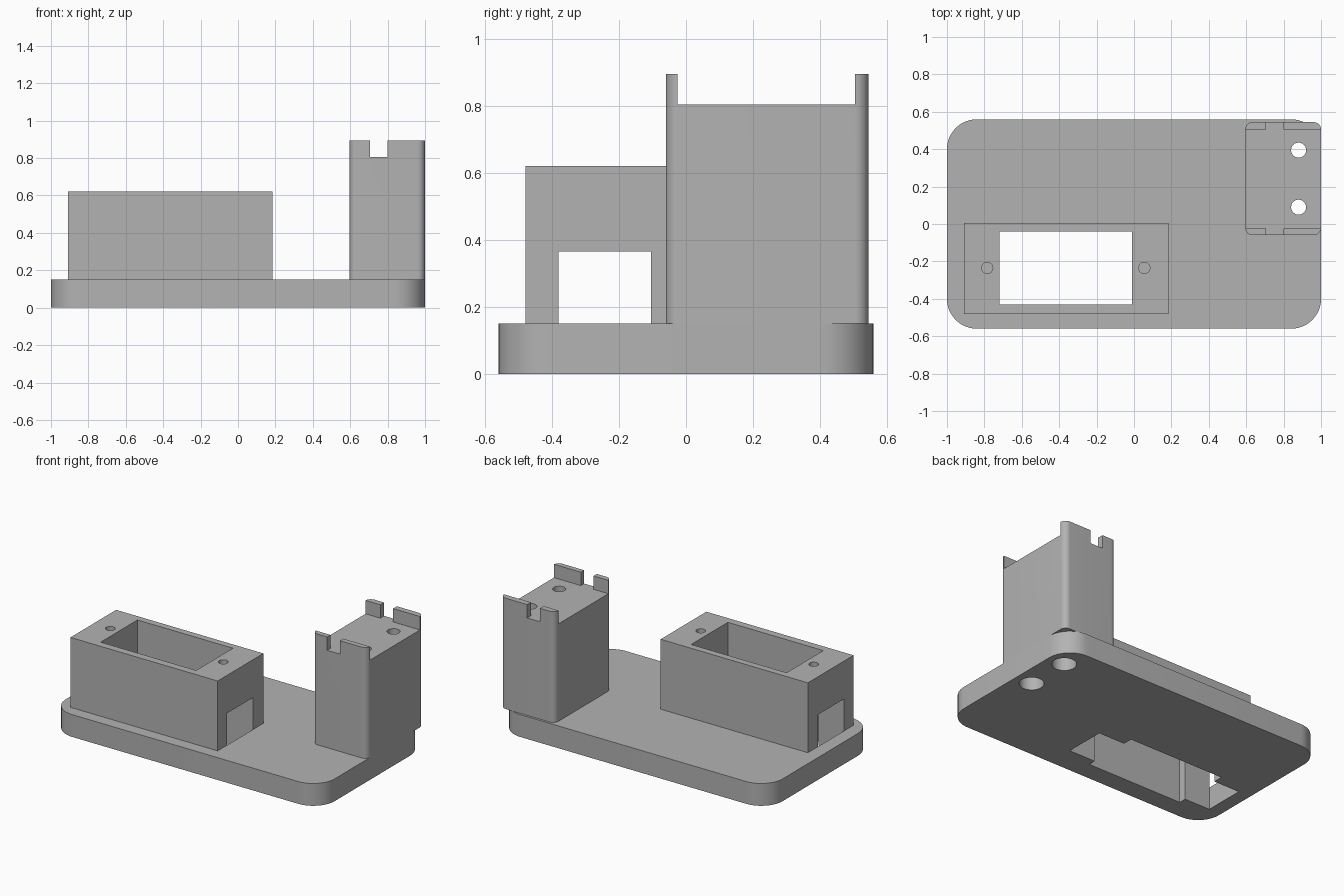
import bpy, bmesh
from math import cos, sin, pi, radians

cube = bpy.data.objects.get("Cube")
if cube:
    bpy.data.objects.remove(cube, do_unlink=True)

grey = bpy.data.materials.new("plain grey")
grey.use_nodes = True
grey.diffuse_color = (0.45, 0.45, 0.45, 1)
grey.node_tree.nodes["Principled BSDF"].inputs["Base Color"].default_value = (0.45, 0.45, 0.45, 1)


def rect(x0, x1, y0, y1):
    return [(x0, y0), (x1, y0), (x1, y1), (x0, y1)]


def rounded(x0, x1, y0, y1, r, steps=12):
    corners = [(x1 - r, y1 - r), (x0 + r, y1 - r), (x0 + r, y0 + r), (x1 - r, y0 + r)]
    return [(cx + r * cos(a), cy + r * sin(a))
            for q, (cx, cy) in enumerate(corners)
            for a in [(q + i / steps) * pi / 2 for i in range(steps + 1)]]


def circle(cx, cy, r, n=48):
    return [(cx + r * cos(2 * pi * i / n), cy + r * sin(2 * pi * i / n)) for i in range(n)]


def cross(wide, tall):
    """Plus-shaped outline of a rectangle long in x and one long in y."""
    a0, a1, b0, b1 = wide
    c0, c1, d0, d1 = tall
    return [(a0, b0), (c0, b0), (c0, d0), (c1, d0), (c1, b0), (a1, b0),
            (a1, b1), (c1, b1), (c1, d1), (c0, d1), (c0, b1), (a0, b1)]


def prism(name, outline, z0, z1):
    bm = bmesh.new()
    face = bm.faces.new([bm.verts.new((x, y, z0)) for x, y in outline])
    top = bmesh.ops.extrude_face_region(bm, geom=[face])["geom"]
    bmesh.ops.translate(bm, vec=(0, 0, z1 - z0),
                        verts=[v for v in top if isinstance(v, bmesh.types.BMVert)])
    bmesh.ops.recalc_face_normals(bm, faces=bm.faces)
    mesh = bpy.data.meshes.new(name)
    bm.to_mesh(mesh)
    bm.free()
    mesh.materials.append(grey)
    obj = bpy.data.objects.new(name, mesh)
    bpy.context.collection.objects.link(obj)
    return obj


def carve(obj, cutters):
    """Subtract (outline, z0, z1) prisms, bake the result and shade it."""
    helpers = []
    for cut in cutters:
        helper = prism("cutter", *cut)
        helper.hide_render = True
        mod = obj.modifiers.new("cut", 'BOOLEAN')
        mod.operation, mod.solver, mod.object = 'DIFFERENCE', 'EXACT', helper
        helpers.append(helper)
    graph = bpy.context.evaluated_depsgraph_get()
    mesh = bpy.data.meshes.new_from_object(obj.evaluated_get(graph))
    obj.modifiers.clear()
    obj.data = mesh
    for helper in helpers:
        bpy.data.objects.remove(helper, do_unlink=True)
    bpy.ops.object.select_all(action='DESELECT')
    obj.select_set(True)
    bpy.context.view_layer.objects.active = obj
    bpy.ops.object.shade_smooth_by_angle(angle=radians(30))


deck = 0.15
pocket = (-0.72, -0.01, -0.43, -0.04)
channel = (-0.91, 0.185, -0.38, -0.105)
screws = [(0.88, 0.09), (0.88, 0.395)]

# Base plate with the pocket opening and screw access holes
base = prism("base_plate", rounded(-1, 1, -0.56, 0.56, 0.16), 0, deck)
carve(base, [(cross(channel, pocket), -0.1, 0.3)]
      + [(circle(x, y, 0.075), -0.1, 0.3) for x, y in screws])

# Hollow housing with a cable channel through both ends and two pilot holes
housing = prism("housing", rect(-0.91, 0.185, -0.48, 0.005), deck, 0.62)
carve(housing, [(rect(*pocket), 0, 0.8),
                (rect(-1.2, 0.4, channel[2], channel[3]), 0, 0.365)]
      + [(circle(x, -0.235, 0.03), 0.47, 0.8) for x in (-0.785, 0.055)])

# Tower with four notched lips and counterbored screw holes
tower = prism("tower", rounded(0.595, 1, -0.06, 0.545, 0.04), deck, 0.895)
carve(tower, [(cross((0.4, 1.2, -0.025, 0.505), (0.705, 0.8, -0.3, 0.8)), 0.805, 1)]
      + [(circle(x, y, 0.075), 0, 0.7) for x, y in screws]
      + [(circle(x, y, 0.04), 0.6, 0.9) for x, y in screws])
